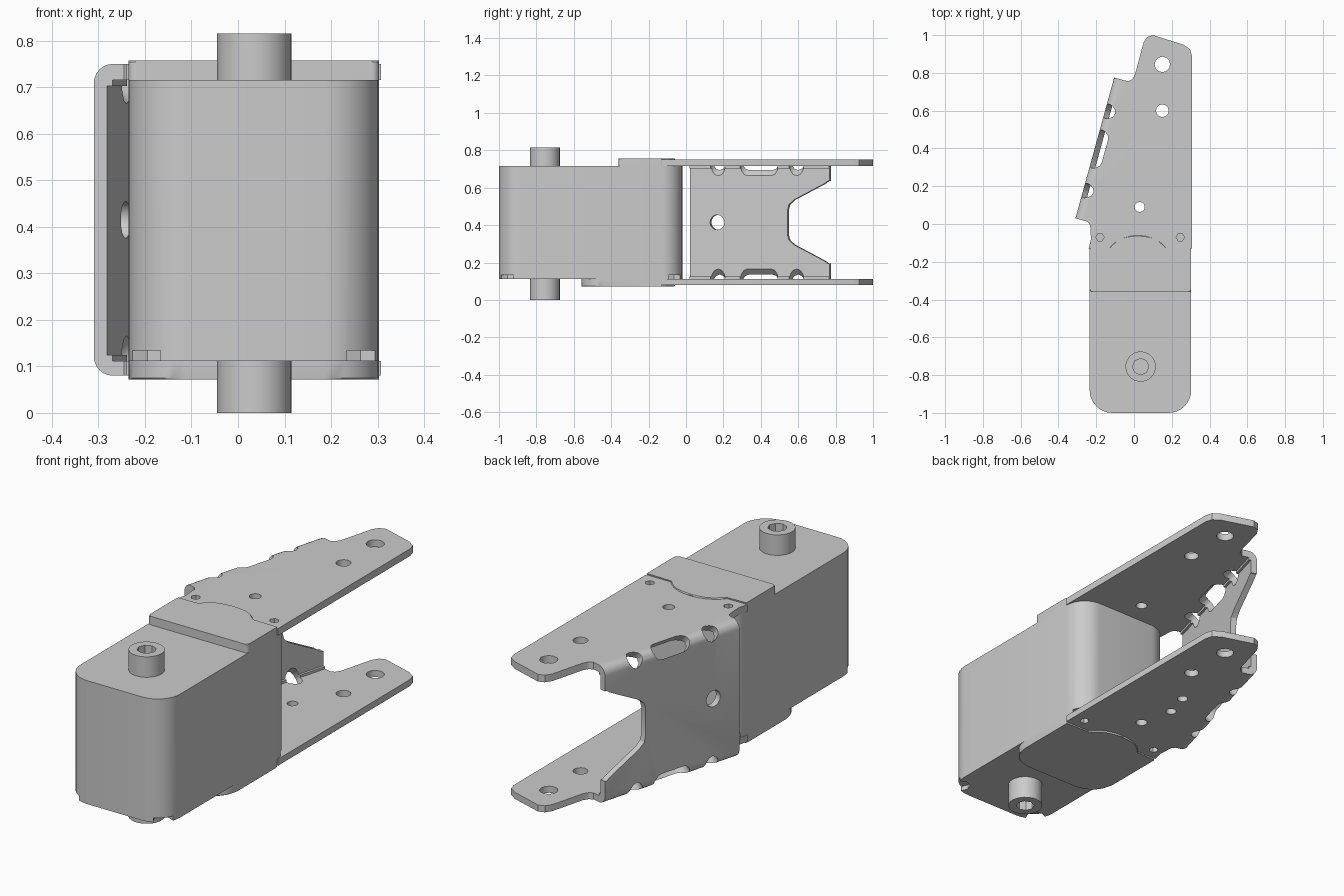
import bpy, bmesh, math
from mathutils import Matrix, Vector

old = bpy.data.objects.get("Cube")
if old:
    bpy.data.objects.remove(old, do_unlink=True)

grey = bpy.data.materials.new("plain grey")
grey.use_nodes = True
grey.diffuse_color = (0.6, 0.6, 0.6, 1)
grey.node_tree.nodes["Principled BSDF"].inputs["Base Color"].default_value = (0.6, 0.6, 0.6, 1)


def add_prism(bm, outline, z0, z1, frame=Matrix()):
    """Extrude a closed outline between two heights of a local frame."""
    low = [bm.verts.new(frame @ Vector((x, y, z0))) for x, y in outline]
    high = [bm.verts.new(frame @ Vector((x, y, z1))) for x, y in outline]
    bm.faces.new(low[::-1])
    bm.faces.new(high)
    n = len(outline)
    for i in range(n):
        j = (i + 1) % n
        bm.faces.new((low[i], low[j], high[j], high[i]))


def circle(x, y, r, sides=24):
    return [(x + r * math.cos(math.tau * i / sides), y + r * math.sin(math.tau * i / sides))
            for i in range(sides)]


def slot(half, r, steps=6):
    pts = []
    for cx, start in ((half - r, -math.pi / 2), (r - half, math.pi / 2)):
        pts += [(cx + r * math.cos(start + math.pi * i / steps),
                 r * math.sin(start + math.pi * i / steps)) for i in range(steps + 1)]
    return pts


def rounded_box(x0, x1, y0, y1, front_r, back_r, steps=8):
    pts = []
    corners = ((x0, y0, 1, 1, front_r, 2), (x1, y0, -1, 1, front_r, 3),
               (x1, y1, -1, -1, back_r, 0), (x0, y1, 1, -1, back_r, 1))
    for x, y, sx, sy, r, quarter in corners:
        for i in range(steps + 1):
            a = (quarter + i / steps) * math.pi / 2
            pts.append((x + sx * r + r * math.cos(a), y + sy * r + r * math.sin(a)))
    return pts


def make(name, bm):
    bmesh.ops.recalc_face_normals(bm, faces=bm.faces)
    mesh = bpy.data.meshes.new(name)
    bm.to_mesh(mesh)
    bm.free()
    mesh.materials.append(grey)
    obj = bpy.data.objects.new(name, mesh)
    bpy.context.collection.objects.link(obj)
    return obj


def select(obj):
    bpy.ops.object.select_all(action='DESELECT')
    obj.select_set(True)
    bpy.context.view_layer.objects.active = obj


def cut(obj, bm):
    """Subtract a cutter mesh and throw the cutter away."""
    cutter = make("cutter", bm)
    cutter.hide_render = True
    select(obj)
    mod = obj.modifiers.new("cut", 'BOOLEAN')
    mod.operation, mod.solver, mod.object = 'DIFFERENCE', 'EXACT', cutter
    bpy.ops.object.modifier_apply(modifier=mod.name)
    bpy.data.objects.remove(cutter, do_unlink=True)


def smooth(obj):
    select(obj)
    bpy.ops.object.shade_smooth_by_angle(angle=math.radians(32))


LEFT, RIGHT = 0.303, -0.235
BODY_LOW, BODY_HIGH = 0.112, 0.715
PLATE_LOW, PLATE_HIGH = 0.08, 0.75

# Main body block with small pockets under its corners
bm = bmesh.new()
add_prism(bm, rounded_box(RIGHT, LEFT, -1, -0.02, 0.12, 0.11), BODY_LOW, BODY_HIGH)
body = make("body", bm)
bm = bmesh.new()
for x in (RIGHT + 0.04, LEFT - 0.04):
    for y in (-0.955, -0.065):
        add_prism(bm, circle(x, y, 0.045, 8), 0.05, BODY_LOW + 0.022)
cut(body, bm)
smooth(body)

# Top and bottom lids, each with a curved tongue at the back
tongue = [(0.02 + 0.15 * math.cos(math.pi * i / 12), -0.13 + 0.07 * math.sin(math.pi * i / 12) ** 1.5)
          for i in range(13)]
for name, front, radius, z0, z1 in (("top_lid", -0.36, 0.015, BODY_HIGH, 0.757),
                                    ("bottom_lid", -0.56, 0.12, 0.072, BODY_LOW)):
    outline = rounded_box(RIGHT, LEFT, front, -0.13, radius, 0.004)
    half = len(outline) * 3 // 4
    bm = bmesh.new()
    add_prism(bm, outline[:half] + tongue + outline[half:], z0, z1)
    outer = z1 if name == "top_lid" else z0
    rim = [e for e in bm.edges if all(abs(v.co.z - outer) < 1e-5 for v in e.verts)]
    bmesh.ops.bevel(bm, geom=rim, offset=0.003, segments=1, affect='EDGES')
    smooth(make(name, bm))

# Hollow pivot bosses
for name, z0, z1, h0, h1 in (("top_boss", BODY_HIGH, 0.815, 0.755, 0.9),
                             ("bottom_boss", 0, BODY_LOW, -0.1, 0.05)):
    bm = bmesh.new()
    add_prism(bm, circle(0.035, -0.755, 0.08, 32), z0, z1)
    boss = make(name, bm)
    bm = bmesh.new()
    add_prism(bm, circle(0.035, -0.755, 0.043, 8), h0, h1)
    cut(boss, bm)
    smooth(boss)

# Folded bracket: solid block with rounded folds, then hollowed out
corner = Vector((-0.31, 0.03, 0))
end = Vector((-0.105, 0.775, 0))
along = (end - corner).normalized()
up = Vector((0, 0, 1))
inward = along.cross(up)


def frame(x, y, z, origin):
    m = Matrix((x, y, z)).transposed().to_4x4()
    m.translation = origin
    return m


outline = [(0.307, -0.13), (0.307, 0.89), (0.297, 0.925), (0.26, 0.95), (0.1, 1.0),
           (0.07, 0.99), (0.05, 0.96), (0.005, 0.79), (-0.01, 0.765), (-0.03, 0.755),
           end[:2], corner[:2], (-0.245, 0.012), (-0.232, -0.005), (-0.228, -0.08), (-0.24, -0.13)]
bm = bmesh.new()
add_prism(bm, outline, PLATE_LOW, PLATE_HIGH)
folds = [e for e in bm.edges
         if all(abs((v.co - corner).dot(inward)) < 1e-4 for v in e.verts)
         and abs(e.verts[0].co.z - e.verts[1].co.z) < 1e-4]
bmesh.ops.bevel(bm, geom=folds, offset=0.042, segments=6, profile=0.5, affect='EDGES')
bracket = make("bracket", bm)

bm = bmesh.new()
wall = frame(along, up, inward, corner)
inner = [(-0.6, BODY_LOW + 0.012), (-0.6, 0.703), (1.5, 0.703), (1.5, BODY_LOW + 0.012)]
add_prism(bm, inner, 0.03, 1.2, wall)
cut(bracket, bm)
bm = bmesh.new()
inner = [(x, BODY_LOW if y < 0.4 else BODY_HIGH) for x, y in inner]
add_prism(bm, inner, 0.042, 1.2, wall)
cut(bracket, bm)

# Notch and round hole in the upright wall
bm = bmesh.new()
notch = [(0.9, 0.19), (0.765, 0.195), (0.745, 0.21), (0.585, 0.295), (0.558, 0.32), (0.55, 0.35)]
notch += [(y, 0.83 - z) for y, z in reversed(notch)]
add_prism(bm, [((y - corner.y) / along.y, z) for y, z in notch], -0.05, 0.08, wall)
add_prism(bm, circle(0.15, 0.415, 0.04, 16), -0.05, 0.08, wall)
cut(bracket, bm)

# Holes across the two folds
bm = bmesh.new()
for z, side in ((PLATE_HIGH, -1), (PLATE_LOW, 1)):
    axis = (inward + side * up).normalized()
    for distance, half in ((0.156, 0.04), (0.384, 0.105), (0.591, 0.04)):
        spot = corner + along * distance + up * z
        add_prism(bm, slot(half, 0.0395), -0.06, 0.1, frame(along, axis.cross(along), axis, spot))
cut(bracket, bm)

# Holes through the plates
bm = bmesh.new()
for x, y, r, sides in ((0.15, 0.845, 0.041, 12), (0.15, 0.6, 0.034, 12), (0.03, 0.09, 0.027, 12),
                       (0.245, -0.07, 0.022, 6), (-0.18, -0.07, 0.022, 6)):
    add_prism(bm, circle(x, y, r, sides), 0, 0.9)
for x, y in ((0.025, 0.385), (-0.01, 0.26)):
    add_prism(bm, circle(x, y, 0.025, 12), 0, 0.3)
cut(bracket, bm)
smooth(bracket)
